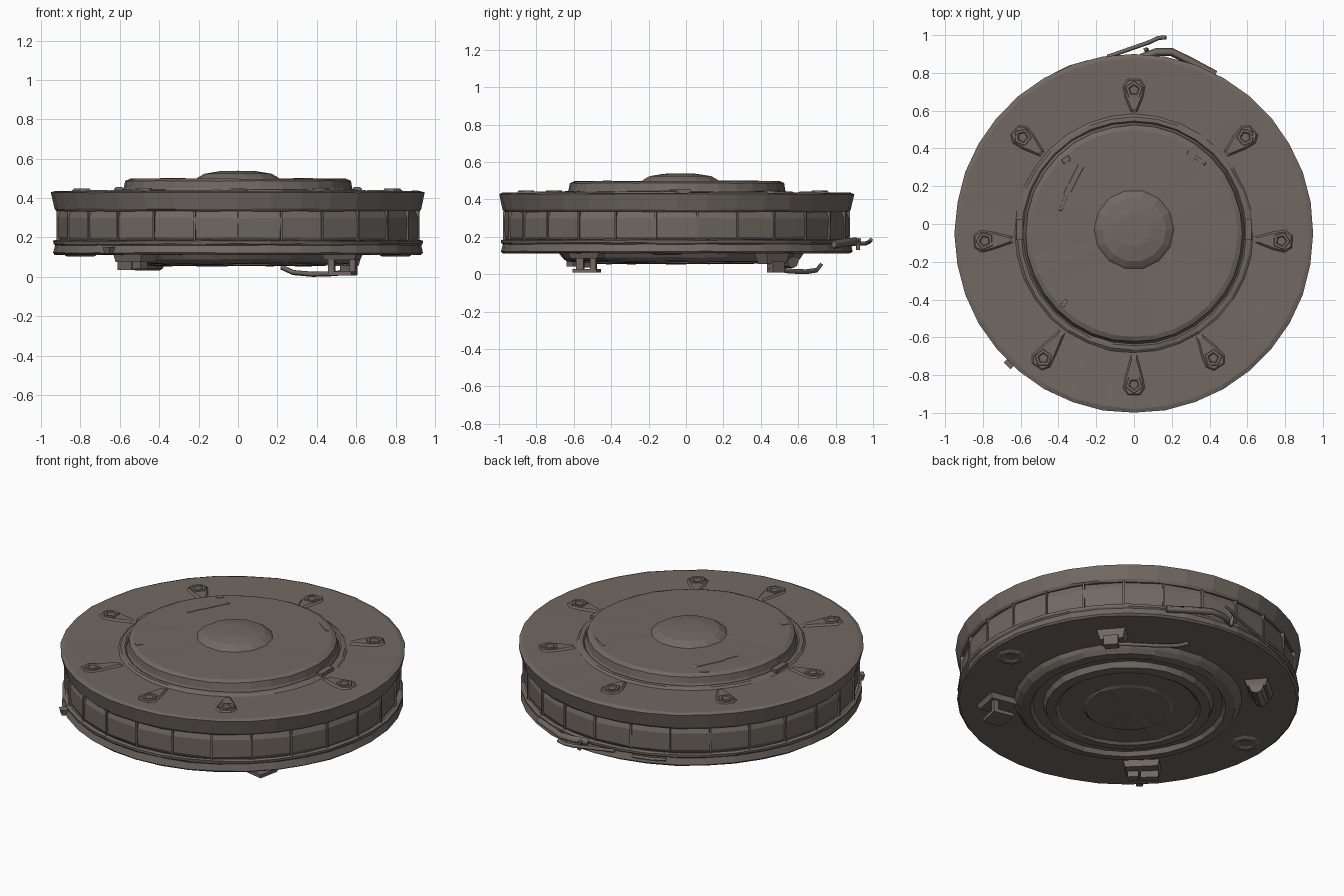
import bpy, bmesh, math, random
from mathutils import Matrix, Vector

if "Cube" in bpy.data.objects:
    bpy.data.objects.remove(bpy.data.objects["Cube"])

random.seed(4)
CX, CY = 0.0, -0.05          # disc centre

metal = bpy.data.materials.new("brown_grey_metal")
metal.diffuse_color = (0.165, 0.139, 0.122, 1)
metal.use_nodes = True
metal.node_tree.nodes["Principled BSDF"].inputs["Base Color"].default_value = metal.diffuse_color


def finish(name, bm, loc=(0, 0, 0), rot=0.0):
    bmesh.ops.recalc_face_normals(bm, faces=bm.faces)
    me = bpy.data.meshes.new(name)
    bm.to_mesh(me)
    bm.free()
    me.materials.append(metal)
    ob = bpy.data.objects.new(name, me)
    ob.location = loc
    ob.rotation_euler[2] = rot
    bpy.context.collection.objects.link(ob)
    return ob


def lathe(name, profile, n, loc=(CX, CY, 0), jitter=0.0, rot=0.0):
    """Revolve (radius, z) points; radius 0 ends become poles."""
    bm = bmesh.new()
    rings = []
    for r, z in profile:
        if r == 0:
            rings.append([bm.verts.new((0, 0, z))] * n)
            continue
        rings.append([bm.verts.new((
            (r + random.uniform(-jitter, 0)) * math.cos(2 * math.pi * i / n),
            (r + random.uniform(-jitter, 0)) * math.sin(2 * math.pi * i / n),
            z + random.uniform(-jitter, jitter) / 2)) for i in range(n)])
    for a, b in zip(rings, rings[1:]):
        for i in range(n):
            j = (i + 1) % n
            vs = list(dict.fromkeys((a[i], a[j], b[j], b[i])))
            if len(vs) > 2:
                bm.faces.new(vs)
    return finish(name, bm, loc, rot)


def add_box(bm, centre, size, taper=1.0, turn=0.0):
    verts = bmesh.ops.create_cube(bm, size=1)["verts"]
    for v in verts:
        k = taper if v.co.z < 0 else 1.0
        v.co = Vector((v.co.x * size[0] * k, v.co.y * size[1] * k, v.co.z * size[2])) + Vector(centre)
    bmesh.ops.rotate(bm, verts=verts, cent=(0, 0, 0), matrix=Matrix.Rotation(turn, 3, "Z"))


def tube(name, pts, radius):
    cu = bpy.data.curves.new(name, "CURVE")
    cu.dimensions = "3D"
    cu.bevel_depth = radius
    cu.bevel_resolution = 0
    cu.use_fill_caps = True
    sp = cu.splines.new("POLY")
    sp.points.add(len(pts) - 1)
    for p, q in zip(sp.points, pts):
        p.co = (*q, 1)
    cu.materials.append(metal)
    bpy.context.collection.objects.link(bpy.data.objects.new(name, cu))


# Top rim, recessed band and bottom flange
lathe("top_rim", [(0.62, 0.43), (0.93, 0.436), (0.952, 0.428), (0.932, 0.345),
                  (0.922, 0.333), (0.90, 0.338)], 36, jitter=0.004)
lathe("rim_plate", [(0.64, 0.431), (0, 0.431)], 36)
lathe("bottom_flange", [(0.90, 0.178), (0.925, 0.187), (0.942, 0.182), (0.94, 0.168), (0.932, 0.16),
                        (0.943, 0.122), (0.932, 0.112), (0, 0.112)], 36, jitter=0.004)
lathe("side_band", [(0.905, 0.17), (0.922, 0.20), (0.924, 0.30), (0.908, 0.345)],
      26, jitter=0.006, rot=-math.pi / 2)

# Thin ribs between the band panels
bm = bmesh.new()
for i in range(26):
    add_box(bm, (0.91, 0, 0.26), (0.036, 0.011, 0.15), 0.95, 2 * math.pi * i / 26 - math.pi / 2)
finish("band_ribs", bm, (CX, CY, 0))

# Raised lid with stepped edge, and central dome
lathe("raised_lid", [(0.635, 0.43), (0.62, 0.441), (0.598, 0.443), (0.59, 0.434),
                     (0.582, 0.45), (0.575, 0.487), (0.55, 0.498), (0, 0.498)], 32, jitter=0.004)
lathe("centre_dome", [(0.215, 0.495), (0.20, 0.507), (0.17, 0.524),
                      (0.09, 0.537), (0, 0.539)], 14, (0, -0.03, 0))

# Bolts: teardrop pad pointing to the centre, with a pentagonal socket
for k, (x, y) in enumerate([(-0.59, 0.46), (0.59, 0.46), (0, 0.71), (-0.79, -0.09), (0.78, -0.09),
                            (-0.48, -0.71), (0.42, -0.71), (0, -0.85)]):
    d = Vector((x - CX, y - CY))
    a = math.atan2(d.y, d.x)
    tip = -(d.length - 0.64)
    bm = bmesh.new()
    outline = [(tip, -0.015), (-0.04, -0.05), (0.02, -0.062), (0.06, -0.035),
               (0.06, 0.035), (0.02, 0.062), (-0.04, 0.05), (tip, 0.015)]
    low = [bm.verts.new((px, py, 0.43)) for px, py in outline]
    top = [bm.verts.new((px * 0.85, py * 0.8, 0.442)) for px, py in outline]
    bm.faces.new(top)
    for i in range(8):
        bm.faces.new((low[i], low[(i + 1) % 8], top[(i + 1) % 8], top[i]))
    finish(f"bolt_pad_{k}", bm, (x, y, 0), a)
    lathe(f"bolt_socket_{k}", [(0.05, 0.436), (0.045, 0.448), (0.03, 0.448), (0.024, 0.443),
                               (0, 0.443)], 5, (x, y, 0), rot=a)

# Side clips on the lid, and shallow scuffs on top
for s, side in ((-1, "left"), (1, "right")):
    bm = bmesh.new()
    add_box(bm, (s * 0.605, -0.03, 0.443), (0.035, 0.11, 0.026))
    finish(f"lid_clip_{side}", bm)
for k, (x, y, l, w, a) in enumerate([(-0.32, 0.23, 0.17, 0.03, 1.1), (-0.37, 0.12, 0.10, 0.015, 1.2),
                                     (0.33, 0.35, 0.11, 0.015, -0.6), (-0.36, 0.34, 0.04, 0.025, 0.5),
                                     (-0.37, -0.42, 0.04, 0.02, 0.9)]):
    bm = bmesh.new()
    add_box(bm, (0, 0, 0.497), (l, w, 0.008), 1.2)
    finish(f"scuff_{k}", bm, (x, y, 0), a)

# Underside: stepped concentric rings and two flush bolts
lathe("underside_rings", [(0.63, 0.113), (0.615, 0.09), (0.59, 0.07), (0.54, 0.064),
                          (0.525, 0.088), (0.47, 0.09), (0.455, 0.058), (0.40, 0.054), (0.385, 0.066),
                          (0.25, 0.066), (0.235, 0.058), (0, 0.058)], 28, jitter=0.005)
for k, (x, y) in enumerate([(0.8, -0.1), (-0.8, 0.0)]):
    lathe(f"underside_bolt_{k}", [(0.085, 0.113), (0.07, 0.104), (0.045, 0.104), (0.035, 0.11),
                                  (0, 0.11)], 8, (x, y, 0))

# Underside clamps at front right and front left
bm = bmesh.new()
add_box(bm, (0, 0, 0.018), (0.12, 0.13, 0.02))
add_box(bm, (0.045, 0.045, 0.065), (0.03, 0.03, 0.10))
add_box(bm, (-0.045, -0.045, 0.065), (0.03, 0.04, 0.10))
add_box(bm, (0, 0, 0.10), (0.18, 0.17, 0.03), 0.85)
finish("clamp_front_right", bm, (0.53, -0.53, 0), -0.2)
bm = bmesh.new()
add_box(bm, (0, 0, 0.095), (0.12, 0.20, 0.04), 0.9)
add_box(bm, (0.02, 0.05, 0.065), (0.05, 0.06, 0.05))
add_box(bm, (0.02, -0.04, 0.06), (0.04, 0.10, 0.05))
finish("clamp_front_left", bm, (-0.52, -0.55, 0), math.radians(225))

# Back left hinge knob
bm = bmesh.new()
add_box(bm, (0, 0, 0.097), (0.19, 0.13, 0.035), 0.8)
bmesh.ops.create_cone(bm, cap_ends=True, segments=8, radius1=0.04, radius2=0.04, depth=0.16,
                      matrix=Matrix.Translation((0, 0, 0.072)) @ Matrix.Rotation(math.pi / 2, 4, "Y"))
finish("hinge_back_left", bm, (-0.46, 0.52, 0), math.radians(40))

# Back right latch with a bent handle
bm = bmesh.new()
add_box(bm, (0, 0, 0.085), (0.10, 0.16, 0.06), 0.8)
add_box(bm, (0.03, 0.0, 0.04), (0.05, 0.08, 0.06))
finish("latch_back_right", bm, (0.54, 0.46, 0), math.radians(40))
tube("latch_handle", [(0.58, 0.44, 0.035), (0.50, 0.55, 0.017), (0.38, 0.64, 0.013),
                      (0.28, 0.70, 0.022), (0.22, 0.72, 0.05)], 0.013)

# Loose wires at the back edge and a small tab at front left
tube("back_wire", [(-0.14, 0.885, 0.165), (-0.04, 0.92, 0.165), (0.08, 0.962, 0.165),
                   (0.13, 0.985, 0.175), (0.17, 0.988, 0.185)], 0.011)
tube("back_wire_drop", [(0.06, 0.925, 0.19), (0.07, 0.92, 0.16), (0.07, 0.92, 0.13)], 0.012)
tube("back_strap", [(0.04, 0.88, 0.17), (0.12, 0.91, 0.175), (0.20, 0.91, 0.175),
                    (0.30, 0.86, 0.17), (0.43, 0.79, 0.16)], 0.022)
tube("back_left_strap", [(-0.42, 0.79, 0.15), (-0.34, 0.83, 0.15), (-0.24, 0.858, 0.15)], 0.01)
bm = bmesh.new()
add_box(bm, (0, 0, 0.135), (0.06, 0.05, 0.035), 0.7)
finish("side_tab", bm, (-0.65, -0.73, 0), math.radians(45))
